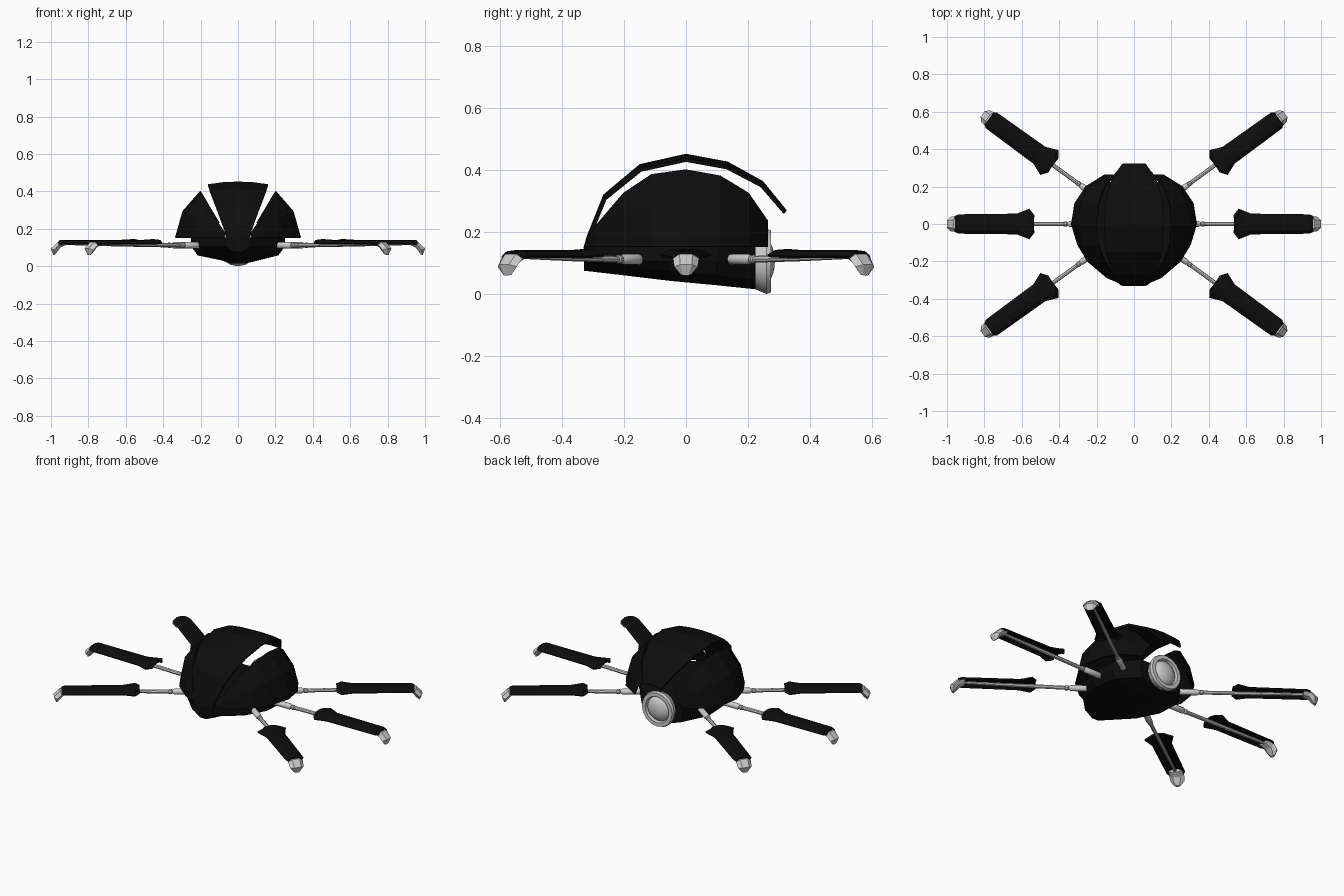
import bpy, bmesh, math
from mathutils import Matrix, Vector

if "Cube" in bpy.data.objects:
    bpy.data.objects.remove(bpy.data.objects["Cube"])


def material(name, value):
    m = bpy.data.materials.new(name)
    m.diffuse_color = (value, value, value, 1)
    m.use_nodes = True
    m.node_tree.nodes["Principled BSDF"].inputs["Base Color"].default_value = m.diffuse_color
    return m


BLACK = material("matte black", 0.004)
GREY = material("light grey metal", 0.6)


def finish(bm, name, mat, smooth=False):
    bmesh.ops.recalc_face_normals(bm, faces=bm.faces)
    me = bpy.data.meshes.new(name)
    bm.to_mesh(me)
    bm.free()
    me.materials.append(mat)
    for p in me.polygons:
        p.use_smooth = smooth
    ob = bpy.data.objects.new(name, me)
    bpy.context.collection.objects.link(ob)
    if smooth:
        me.set_sharp_from_angle(angle=math.radians(35))
    return ob


def loft(name, sections, mat, closed=True, thickness=0, smooth=False):
    """Skin cross-sections; closed ones get end caps, open ones a thickness."""
    bm = bmesh.new()
    rows = [[bm.verts.new(p) for p in s] for s in sections]
    n = len(rows[0])
    for a, b in zip(rows, rows[1:]):
        for i in range(n if closed else n - 1):
            j = (i + 1) % n
            bm.faces.new((a[i], a[j], b[j], b[i]))
    if closed:
        bm.faces.new(rows[0])
        bm.faces.new(rows[-1])
    ob = finish(bm, name, mat, smooth)
    if thickness:
        mod = ob.modifiers.new("thickness", "SOLIDIFY")
        mod.thickness = thickness
        mod.offset = 0
    return ob


def lathe(name, profile, mat, axis, origin, sides):
    """Turn (distance along axis, radius) points around an axis."""
    rot = Vector((0, 0, 1)).rotation_difference(Vector(axis)).to_matrix()
    rings = []
    for d, r in profile:
        rings.append([rot @ Vector((r * math.cos(2 * math.pi * k / sides),
                                    r * math.sin(2 * math.pi * k / sides), d)) + Vector(origin)
                      for k in range(sides)])
    return loft(name, rings, mat, smooth=True)


# Lower hull: keeled bowl with a flat deck
hull = []
for y, w, zb in [(-.33, .07, .075), (-.2, .2, .06), (-.05, .25, .042),
                 (.1, .24, .028), (.225, .14, .015)]:
    half = [(w, .155), (w, .105), (.9 * w, zb + .03), (.3 * w, zb)]
    hull.append([(x, y, z) for x, z in half] + [(-x, y, z) for x, z in reversed(half)])
loft("lower_hull", hull, BLACK)

# Side wing shells: y, inner edge x and z, rim x
stations = [(-.315, .065, .175, .075), (-.285, .1, .225, .145), (-.2, .155, .325, .245),
            (-.11, .19, .385, .3), (0, .2, .4, .333), (.11, .188, .38, .315),
            (.2, .155, .325, .255), (.262, .1, .235, .155)]
for side, label in [(1, "right"), (-1, "left")]:
    rows = []
    for y, xi, zi, xr in stations:
        b = (zi - .152) / .248
        mid = ((xi + xr) / 2 + .027 * b, (zi + .152) / 2 + .017 * b)
        rows.append([(side * x, y, z) for x, z in [(xi, zi), mid, (xr, .152)]])
    loft(label + "_wing_shell", rows, BLACK, closed=False, thickness=.008)

# Raised central back plate: y, z, half width
rows = []
for y, z, w in [(-.325, .15, .06), (-.315, .185, .068), (-.262, .318, .115), (-.147, .414, .15),
                (0, .447, .16), (.133, .422, .15), (.245, .36, .115), (.32, .268, .06)]:
    d = .09 * w
    rows.append([(x * w, y, z - d * x * x) for x in (-1, -.5, 0, .5, 1)])
loft("back_plate", rows, BLACK, closed=False, thickness=.012)

# Rear thruster: flared ring with a domed lens
lathe("thruster_ring", [(0, .088), (.04, .105), (.055, .1), (.055, .078), (.03, .072)],
      GREY, (0, 1, 0), (0, .22, .105), 16)
dome = [(.032 + .035 * math.sin(t), .074 * math.cos(t))
        for t in [math.radians(a) for a in (0, 20, 40, 60, 75, 88)]]
lathe("thruster_lens", dome, GREY, (0, 1, 0), (0, .22, .105), 16)


# Legs, each built along +x and turned into place
def leg(label, angle):
    parts = [
        lathe(label + "_upper_rod", [(0, .012), (.01, .017), (.115, .017), (.125, .01)],
              GREY, (1, 0, 0), (.23, 0, .112), 10),
        lathe(label + "_joint", [(0, .008), (.008, .014), (.022, .014), (.03, .008)],
              GREY, (1, 0, 0), (.352, 0, .112), 10),
        lathe(label + "_lower_rod", [(0, .011), (.24, .011), (.56, .008)],
              GREY, (1, 0, .018), (.375, 0, .112), 8),
    ]
    # Arched armour plate with a flared inner end
    rows = []
    for r, w, z in [(.535, .045, .139), (.56, .08, .141), (.625, .053, .137),
                    (.94, .049, .137), (.957, .038, .134)]:
        rows.append([(r, y * w, z - dz) for y, dz in
                     [(-1, .018), (-.6, .003), (0, 0), (.6, .003), (1, .018)]])
    parts.append(loft(label + "_armour", rows, BLACK, closed=False, thickness=.009))
    # Hooked claw: top r and z, bottom r and z, half width
    rows = []
    for rt, zt, rb, zb, w in [(.92, .131, .92, .114, .036), (.965, .129, .95, .1, .042),
                              (1.0, .095, .965, .08, .038), (.988, .06, .978, .063, .016)]:
        rm, zm = (rt + rb) / 2, (zt + zb) / 2
        rows.append([(rt, -.5 * w, zt), (rt, .5 * w, zt), (rm, w, zm),
                     (rb, .5 * w, zb), (rb, -.5 * w, zb), (rm, -w, zm)])
    parts.append(loft(label + "_claw", rows, GREY))
    for ob in parts:
        ob.data.transform(Matrix.Rotation(math.radians(angle), 4, "Z"))


for label, angle in [("right_middle_leg", 0), ("right_rear_leg", 36), ("left_rear_leg", 144),
                     ("left_middle_leg", 180), ("left_front_leg", 216), ("right_front_leg", 324)]:
    leg(label, angle)
